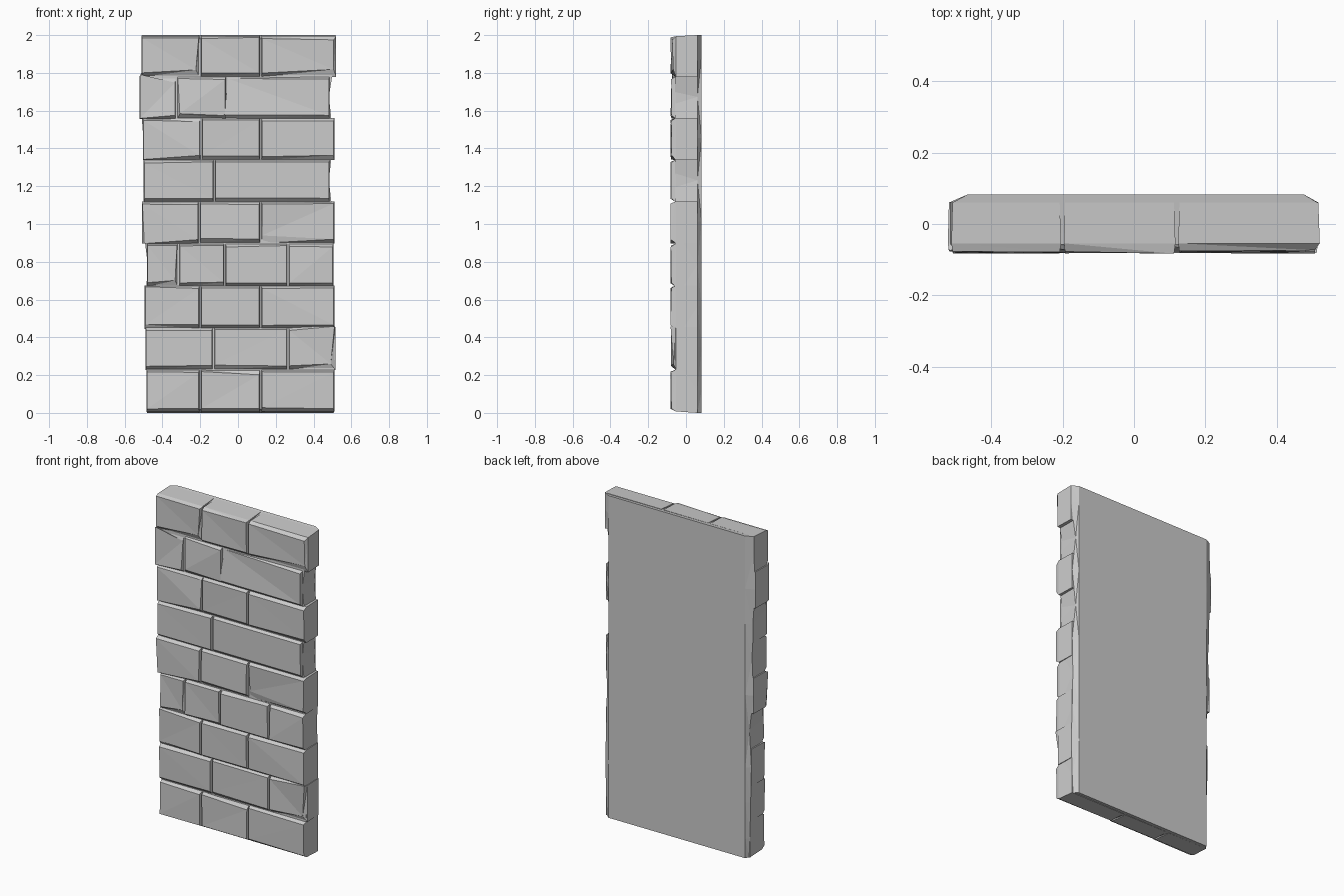
import bpy, bmesh, random

if "Cube" in bpy.data.objects:
    bpy.data.objects.remove(bpy.data.objects["Cube"])

random.seed(4)
FRONT, GROOVE, BEVEL, BACK = -0.08, -0.058, 0.06, 0.083


def loft(name, rings):
    """Closed low-poly solid through rings with equal point counts."""
    bm = bmesh.new()
    loops = [[bm.verts.new(p) for p in r] for r in rings]
    n = len(loops[0])
    for a, b in zip(loops, loops[1:]):
        for i in range(n):
            j = (i + 1) % n
            bm.faces.new((a[i], a[j], b[j], b[i]))
    bm.faces.new(loops[0])
    bm.faces.new(loops[-1])
    bmesh.ops.recalc_face_normals(bm, faces=bm.faces)
    bmesh.ops.triangulate(bm, faces=[f for f in bm.faces if len(f.verts) == 4])
    me = bpy.data.meshes.new(name)
    bm.to_mesh(me)
    bm.free()
    ob = bpy.data.objects.new(name, me)
    bpy.context.collection.objects.link(ob)
    return ob


# Courses: front bottom z, front top z, left x, inner joints, right x
courses = [
    (0.025, 0.215, -0.485, (-0.20, 0.12), 0.51),
    (0.250, 0.440, -0.490, (-0.13, 0.265), 0.515),
    (0.467, 0.660, -0.495, (-0.20, 0.12), 0.51),
    (0.690, 0.882, -0.482, (-0.315, -0.07, 0.265), 0.505),
    (0.920, 1.105, -0.510, (-0.205, 0.12), 0.51),
    (1.137, 1.326, -0.500, (-0.125,), 0.485),
    (1.360, 1.548, -0.505, (-0.195, 0.12), 0.51),
    (1.578, 1.768, -0.522, (-0.325, -0.06), 0.485),
    (1.800, 1.985, -0.512, (-0.20, 0.12), 0.52),
]

# Front corner wear, keyed by course and brick:
# corner (0 bottom left, 1 bottom right, 2 top right, 3 top left), dx, dy, dz
wear = {
    (0, 1): [(2, 0, 0.008, -0.01)],
    (1, 2): [(1, -0.02, 0.012, 0.01), (2, 0, 0.0, 0.02)],
    (2, 0): [(0, 0, 0.014, 0), (3, 0, 0.004, 0.01)],
    (3, 0): [(1, -0.01, 0.012, 0.01)],
    (4, 0): [(0, 0.01, 0, -0.02)],
    (4, 2): [(0, 0.0, 0.018, 0.02)],
    (6, 0): [(0, 0, 0, -0.015), (2, 0, 0.01, -0.01)],
    (7, 0): [(0, 0, 0, -0.02), (2, 0, 0.014, -0.02), (3, 0, 0.004, 0.02)],
    (7, 1): [(0, 0.01, 0, 0.01), (3, 0, 0.012, 0.0)],
    (7, 2): [(3, 0, 0.018, 0.0), (0, -0.02, 0, 0)],
    (8, 0): [(1, -0.015, 0.01, 0.02)],
    (8, 2): [(1, -0.01, 0.01, 0.02), (2, -0.01, 0.008, -0.01)],
}

# Backing slab: one wavy silhouette ring per course, chamfered toward the back
def slab_ring(z, xl, xr, dz=0.0):
    return [(xl, GROOVE, z + dz), (xr, GROOVE, z + dz), (xr, BEVEL, z),
            (0.475, BACK, z), (-0.465, BACK, z), (xl, BEVEL, z)]


rings = [slab_ring(0, -0.475, 0.50, 0.02)]
for zb, zt, xl, _, xr in courses:
    rings.append(slab_ring((zb + zt) / 2, xl + 0.004, xr - 0.004))
rings.append(slab_ring(2.0, -0.508, 0.513, -0.02))
loft("backing_slab", rings)

# Bricks: worn front quad flaring back into the mortar grooves
for r, (zb, zt, xl, joints, xr) in enumerate(courses):
    edges = [xl, *joints, xr]
    top = r == len(courses) - 1
    for c, (a, b) in enumerate(zip(edges, edges[1:])):
        la = a + (0.007 if c else 0.004)
        rb = b - (0.008 if c < len(edges) - 2 else 0.004)
        corners = [(la, zb), (rb, zb), (rb, zt), (la, zt)]
        front = [[x, FRONT + random.uniform(-0.003, 0.004),
                  z + random.uniform(-0.004, 0.004)] for x, z in corners]
        for k, dx, dy, dz in wear.get((r, c), []):
            for i, d in enumerate((dx, dy, dz)):
                front[k][i] += d
        low, high = max(0.008, zb - 0.022), (1.994 if top else zt + 0.014)
        flare = [(la - 0.003, low), (rb + 0.004, low),
                 (rb + 0.004, high), (la - 0.003, high)]
        mid = [(x, GROOVE + 0.004, z) for x, z in flare]
        rings = [front, mid]
        # top course and outer bricks run through to the back chamfer
        if top or r == 0 or c in (0, len(edges) - 2):
            z0 = 0.0 if r == 0 else low
            z1 = 2.0 if top else high
            rings.append([(la, BEVEL, z0), (rb, BEVEL, z0),
                          (rb, BEVEL, z1), (la, BEVEL, z1)])
        loft(f"brick_{r + 1}_{c + 1}", rings)
